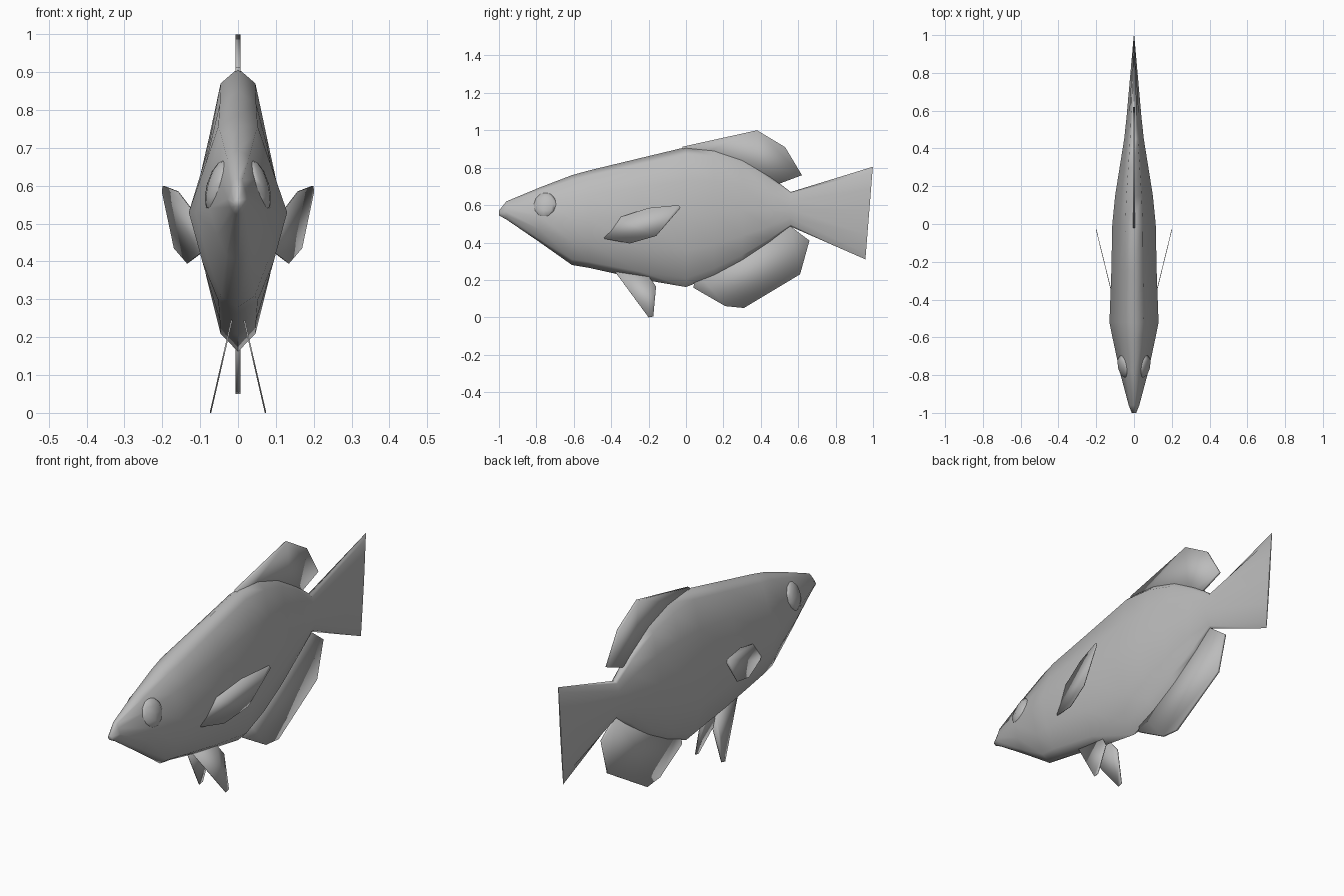
import bpy, bmesh
from math import radians
from mathutils import Matrix, Euler

cube = bpy.data.objects.get("Cube")
if cube:
    bpy.data.objects.remove(cube, do_unlink=True)

grey = bpy.data.materials.new("plain_grey")
grey.use_nodes = True
colour = (0.5, 0.5, 0.5, 1)
grey.diffuse_color = colour
grey.node_tree.nodes["Principled BSDF"].inputs["Base Color"].default_value = colour


def finish(name, bm, angle, mirror=False, thickness=0):
    """Turn a bmesh into a shaded object with optional modifiers."""
    bmesh.ops.recalc_face_normals(bm, faces=bm.faces)
    mesh = bpy.data.meshes.new(name)
    bm.to_mesh(mesh)
    bm.free()
    mesh.materials.append(grey)
    obj = bpy.data.objects.new(name, mesh)
    bpy.context.collection.objects.link(obj)
    if thickness:
        mod = obj.modifiers.new("Thickness", 'SOLIDIFY')
        mod.thickness = thickness
        mod.offset = 0
    if mirror:
        obj.modifiers.new("Mirror", 'MIRROR')
    bpy.ops.object.select_all(action='DESELECT')
    obj.select_set(True)
    bpy.context.view_layer.objects.active = obj
    bpy.ops.object.shade_smooth_by_angle(angle=radians(angle))
    return obj


def plate(name, points, thickness, mirror=False):
    """Flat fin from an outline of (x, y, z) points."""
    bm = bmesh.new()
    bm.faces.new([bm.verts.new(p) for p in points])
    finish(name, bm, 40, mirror, thickness)


# Half cross-section: share of half width, share of height above or below the midline
section = [(0, 1), (.4, .89), (.66, .5), (1, 0), (.72, -.5), (.4, -.88), (0, -1)]

# Body and tail: y, top, bottom, midline, half width, lean of the ring
stations = [
    (-1.0, .57, .545, .555, .012, 0),
    (-.96, .62, .523, .565, .028, 0),
    (-.78, .695, .4, .54, .076, 0),
    (-.61, .76, .28, .53, .112, 0),
    (-.52, .785, .265, .53, .13, 0),
    (-.25, .85, .205, .54, .12, 0),
    (0, .91, .162, .55, .115, 0),
    (.15, .895, .22, .56, .1, 0),
    (.3, .845, .3, .57, .076, 0),
    (.45, .755, .4, .575, .052, 0),
    (.56, .67, .485, .578, .04, 0),
    (.98, .805, .31, .57, .003, .08),
]
bm = bmesh.new()
rings = []
for y, top, bottom, mid, width, lean in stations:
    half = []
    for sx, sz in section:
        z = mid + sz * ((top - mid) if sz > 0 else (mid - bottom))
        half.append((sx * width, y + lean * (z - mid), z))
    other = [(-x, yy, z) for x, yy, z in half[-2:0:-1]]
    rings.append([bm.verts.new(p) for p in half + other])
for a, b in zip(rings, rings[1:]):
    for i in range(len(a)):
        j = (i + 1) % len(a)
        bm.faces.new((a[i], a[j], b[j], b[i]))
bm.faces.new(rings[0])
bm.faces.new(rings[-1])
finish("body_and_tail", bm, 80)

# Fins on the centre line
dorsal = [(-.02, .912), (.38, 1), (.53, .91), (.62, .76), (.5, .715), (.4, .74), (0, .84)]
anal = [(.04, .158), (.21, .06), (.31, .05), (.61, .23), (.66, .41), (.56, .486), (.48, .5), (.05, .25)]
plate("dorsal_fin", [(0, y, z) for y, z in dorsal], .012)
plate("anal_fin", [(0, y, z) for y, z in anal], .012)

# Paired side fins
pectoral = [(-.45, .45), (-.435, .42), (-.3, .395), (-.16, .435), (-.03, .585),
            (-.04, .6), (-.2, .585), (-.37, .53)]
plate("pectoral_fins", [(.102 + .245 * (y + .43), y, z) for y, z in pectoral], .003, True)

# Paired belly fins
pelvic = [(-.38, .245), (-.2, 0), (-.175, .005), (-.16, .165), (-.2, .22)]
plate("pelvic_fins", [(.02 + .23 * (.23 - z), y, z) for y, z in pelvic], .004, True)

# Eyes: flattened domes set into the head
bm = bmesh.new()
turn = Euler((0, radians(-16), radians(-13))).to_matrix().to_4x4()
place = Matrix.Translation((.055, -.755, .6)) @ turn @ Matrix.Diagonal((.025, .066, .07, 1))
bmesh.ops.create_uvsphere(bm, u_segments=8, v_segments=6, radius=1, matrix=place)
finish("eyes", bm, 80, True)
